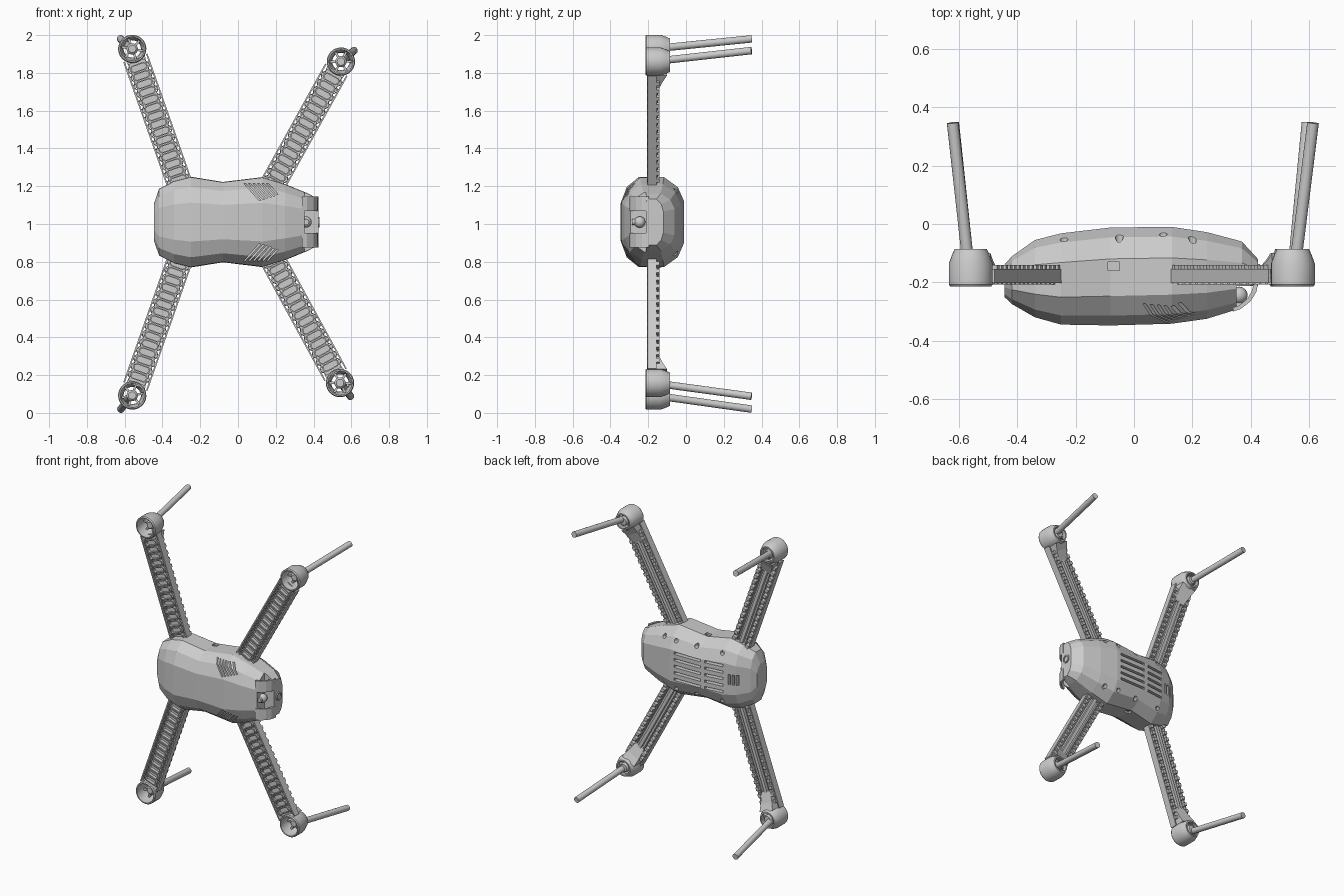
import bpy, bmesh, math
from mathutils import Matrix, Vector

if "Cube" in bpy.data.objects:
    bpy.data.objects.remove(bpy.data.objects["Cube"])

ZC = 1.01  # mirror plane height of the airframe


def loft(bm, loops, mat=Matrix(), wrap=False):
    """Skin equal-length point loops; cap the ends, or wrap last to first."""
    rows = [[bm.verts.new(mat @ Vector(p)) for p in lp] for lp in loops]
    n = len(rows[0])
    pairs = list(zip(rows, rows[1:])) + ([(rows[-1], rows[0])] if wrap else [])
    for a, b in pairs:
        for i in range(n):
            j = (i + 1) % n
            bm.faces.new((a[i], a[j], b[j], b[i]))
    if not wrap:
        bm.faces.new(rows[0][::-1])
        bm.faces.new(rows[-1])


def box(bm, x, y, z, mat=Matrix()):
    rect = [(x[0], y[0]), (x[1], y[0]), (x[1], y[1]), (x[0], y[1])]
    loft(bm, [[(*p, h) for p in rect] for h in z], mat)


def circle(r, h, n=20):
    return [(r * math.cos(2 * math.pi * i / n), r * math.sin(2 * math.pi * i / n), h) for i in range(n)]


def rod(bm, a, b, r, n=14):
    a, b = Vector(a), Vector(b)
    m = Matrix.Translation(a) @ (b - a).to_track_quat('Z', 'Y').to_matrix().to_4x4()
    loft(bm, [circle(r, 0, n), circle(r, (b - a).length, n)], m)


def octagon(cx, hx, hy, c, h):
    pts = [(hx, hy - c), (hx - c, hy), (c - hx, hy), (-hx, hy - c),
           (-hx, c - hy), (c - hx, -hy), (hx - c, -hy), (hx, c - hy)]
    return [(cx + x, y, h) for x, y in pts]


def finish(bm, name, smooth=False):
    bmesh.ops.recalc_face_normals(bm, faces=bm.faces)
    me = bpy.data.meshes.new(name)
    bm.to_mesh(me)
    bm.free()
    ob = bpy.data.objects.new(name, me)
    bpy.context.collection.objects.link(ob)
    if smooth:
        bpy.ops.object.select_all(action='DESELECT')
        ob.select_set(True)
        bpy.context.view_layer.objects.active = ob
        bpy.ops.object.shade_smooth_by_angle(angle=math.radians(35))
    return ob


# Faceted fuselage: one half-section swept through stations (x, y front, y back, half width)
half = [(0, .42), (.1, .76), (.3, .97), (.68, .98), (.9, .76), (1, .45)]
stations = [(-.445, -.25, -.14, .10), (-.418, -.275, -.11, .18), (-.34, -.32, -.055, .222),
            (-.25, -.345, -.032, .245), (-.08, -.348, -.012, .217), (.13, -.342, -.01, .243),
            (.25, -.325, -.028, .205), (.37, -.288, -.06, .155), (.425, -.235, -.12, .125)]
bm = bmesh.new()
loft(bm, [[(x, y0 + (y1 - y0) * f, ZC + w * b) for f, b in half] +
          [(x, y0 + (y1 - y0) * f, ZC - w * b) for f, b in half[::-1]]
          for x, y0, y1, w in stations])
body = finish(bm, "fuselage")

# Openings: camera bay, underside slots, screw holes, side vents and ports
bm = bmesh.new()
box(bm, (.352, .5), (-.5, -.212), (ZC - .2, ZC + .2))
for k in range(-2, 3):
    for xs in ((-.1, .1), (-.26, -.13)):
        z = ZC + .045 * k
        box(bm, xs, (-.07, .05), (z - .008, z + .008))
for x in (-.30, -.325, -.35):
    box(bm, (x - .007, x + .007), (-.1, .05), (ZC - .035, ZC + .035))
for s in (1, -1):
    for x in (-.24, -.05, .1, .2):
        rod(bm, (x, -.075, ZC + .165 * s), (x, .05, ZC + .165 * s), .014, 12)
    for i in range(6):
        x = .03 + .024 * i
        e = .09 - .006 * i
        z0, z1 = ZC + .205 * s, ZC + (.205 - e) * s
        loft(bm, [[(x, y, z0), (x + .011, y, z0), (x + .011 + e * .9, y, z1), (x + e * .9, y, z1)]
                  for y in (-.4, -.262)])
    box(bm, (-.09, -.05), (-.16, -.13), sorted((ZC + .2 * s, ZC + .3 * s)))
cutter = finish(bm, "opening_cutter")
cutter.hide_render = True
mod = body.modifiers.new("openings", 'BOOLEAN')
mod.object, mod.operation, mod.solver = cutter, 'DIFFERENCE', 'EXACT'
dg = bpy.context.evaluated_depsgraph_get()
body.data = bpy.data.meshes.new_from_object(body.evaluated_get(dg))
body.modifiers.clear()
bpy.data.objects.remove(cutter)

# Curved guard straps either side of the camera bay
for s, name in ((1, "upper_nose_guard"), (-1, "lower_nose_guard")):
    bm = bmesh.new()
    outer = [(.34, -.30), (.365, -.292), (.40, -.265), (.42, -.232), (.427, -.195)]
    inner = [(.412, -.195), (.405, -.228), (.39, -.255), (.36, -.28), (.34, -.286)]
    loft(bm, [[(x, y, ZC + s * d) for x, y in outer + inner] for d in (.058, .135)])
    finish(bm, name)

# Camera and nose lens
bm = bmesh.new()
bmesh.ops.create_uvsphere(bm, u_segments=16, v_segments=10, radius=.03,
                          matrix=Matrix.Translation((.36, -.245, ZC)))
rod(bm, (.36, -.25, ZC), (.36, -.285, ZC), .016)
finish(bm, "camera", True)
bm = bmesh.new()
rows = [circle(r, h) for r, h in ((.028, 0), (.028, .012), (.02, .012), (.02, .006))]
loft(bm, rows, Matrix.Translation((.42, -.165, ZC)) @ Matrix.Rotation(math.pi / 2, 4, 'Y'))
finish(bm, "nose_lens", True)


# Arms: local x runs motor -> body, local y across, local z = world y
def build_arm(name, hub, root, tip):
    hub, root = Vector((hub[0], 0, hub[1])), Vector((root[0], 0, root[1]))
    d = (root - hub).normalized()
    Y = Vector((0, 1, 0))
    v = Y.cross(d)
    m = Matrix((d, v, Y)).transposed().to_4x4()
    m.translation = hub
    L = (root - hub).length
    end = L + .07

    bm = bmesh.new()
    box(bm, (.07, end), (-.046, .046), (-.186, -.168))          # web plate
    box(bm, (.06, end), (-.011, .011), (-.17, -.148))           # spine
    for s in (1, -1):
        box(bm, (.05, end), sorted((s * .06, s * .068)), (-.203, -.155))
        box(bm, (.06, end), sorted((s * .028, s * .034)), (-.17, -.15))
    pitch = .045
    n = int((end - .09) / pitch)
    for i in range(n):
        u = .105 + pitch * i
        # rounded ladder cell on the front
        loft(bm, [octagon(u, .0205, .046, .012, -.186), octagon(u, .0205, .046, .012, -.207),
                  octagon(u, .0145, .039, .009, -.207), octagon(u, .0145, .039, .009, -.186)], m_id, True)
        for s in (1, -1):
            # zigzag bracing and toothed back edge
            for a, b in ((u - .0225, u), (u + .0225, u)):
                loft(bm, [[(a - .004, s * .044, h), (a + .004, s * .044, h),
                           (b + .004, s * .062, h), (b - .004, s * .062, h)] for h in (-.2, -.165)])
            box(bm, (u - .014, u + .008), sorted((s * .04, s * .064)), (-.17, -.14))
    # wedge blending into the motor mount
    loft(bm, [[(x, -w, -.17), (x, w, -.17), (x, w, t), (x, -w, t)]
              for x, w, t in ((.055, .052, -.1), (.10, .046, -.125), (.17, .035, -.152))])
    bm.transform(m)
    finish(bm, name + "_arm")

    # open motor cup with hub and spokes
    bm = bmesh.new()
    prof = [(.070, -.215), (.075, -.208), (.075, -.135), (.064, -.105), (.055, -.085),
            (.046, -.085), (.05, -.12), (.062, -.14), (.063, -.215)]
    loft(bm, [circle(r, h, 24) for r, h in prof], m_id, True)
    loft(bm, [circle(r, h) for r, h in ((.02, -.165), (.03, -.155), (.03, -.10), (.024, -.09))])
    for k in range(6):
        box(bm, (.02, .058), (-.006, .006), (-.15, -.115), Matrix.Rotation(k * math.pi / 3, 4, 'Z'))
    bm.transform(m)
    finish(bm, name + "_motor_mount", True)

    # landing leg
    bm = bmesh.new()
    side = 1 if hub.x > 0 else -1
    rod(bm, (hub.x + .008 * side, -.14, hub.z + (.004 if hub.z > 1 else -.004)), (tip[0], .347, tip[1]), .02)
    finish(bm, name + "_leg", True)


m_id = Matrix()
build_arm("upper_rear", (-.56, 1.927), (-.315, 1.23), (-.622, 1.98))
build_arm("lower_rear", (-.56, .092), (-.315, .79), (-.62, .02))
build_arm("upper_front", (.545, 1.86), (.19, 1.22), (.614, 1.918))
build_arm("lower_front", (.54, .158), (.19, .80), (.595, .088))
